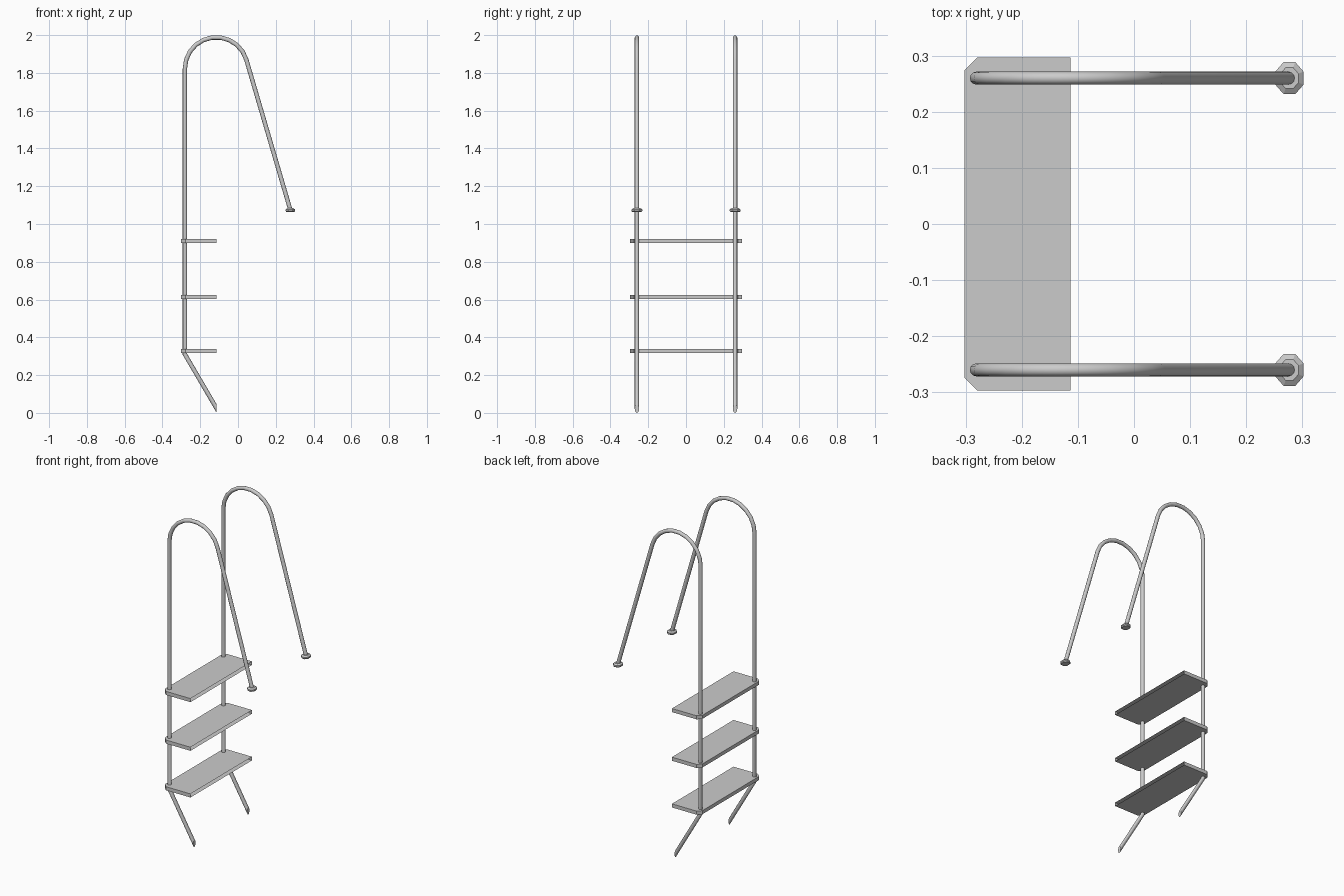
import bpy, bmesh
from math import sin, cos, pi, radians
from mathutils import Vector

if "Cube" in bpy.data.objects:
    bpy.data.objects.remove(bpy.data.objects["Cube"])

R = 0.0115          # rail tube radius
SIDES = 12
RAIL_Y = 0.26


def make_object(name, bm, smooth=False):
    bmesh.ops.recalc_face_normals(bm, faces=bm.faces)
    mesh = bpy.data.meshes.new(name)
    bm.to_mesh(mesh)
    bm.free()
    obj = bpy.data.objects.new(name, mesh)
    bpy.context.collection.objects.link(obj)
    if smooth:
        bpy.ops.object.select_all(action='DESELECT')
        bpy.context.view_layer.objects.active = obj
        obj.select_set(True)
        bpy.ops.object.shade_smooth_by_angle(angle=radians(35))
    return obj


def loft(bm, rings):
    """Skin a list of closed vertex rings and cap both ends."""
    rings = [[bm.verts.new(p) for p in ring] for ring in rings]
    for a, b in zip(rings, rings[1:]):
        for i in range(len(a)):
            j = (i + 1) % len(a)
            bm.faces.new((a[i], a[j], b[j], b[i]))
    bm.faces.new(rings[0])
    bm.faces.new(rings[-1])


# Rail centre line in the xz plane: foot, upright, top bend, sloping handle
path = [Vector((-0.113, 0, 0.0226)), Vector((-0.281, 0, 0.31))]
for k in range(11):
    a = pi - (pi - radians(16.2)) * k / 10
    path.append(Vector((-0.115 + 0.166 * cos(a), 0, 1.8225 + 0.166 * sin(a))))
path.append(Vector((0.277, 0, 1.075)))


def rail(name, y):
    bm = bmesh.new()
    rings = []
    for i, p in enumerate(path):
        d_in = (p - path[i - 1]).normalized() if i else None
        d_out = (path[i + 1] - p).normalized() if i < len(path) - 1 else d_in
        if i == 0:      # foot is cut off along a vertical plane
            m = Vector((0, 0, 1)) / abs(d_out.x)
        else:           # mitred joint
            t = (d_in + d_out).normalized()
            m = Vector((t.z, 0, -t.x)) / t.dot(d_out)
        rings.append([p + Vector((0, y, 0)) + m * R * cos(2 * pi * s / SIDES)
                      + Vector((0, R * sin(2 * pi * s / SIDES), 0))
                      for s in range(SIDES)])
    loft(bm, rings)
    make_object(name, bm, smooth=True)


def flange(name, y):
    # Octagonal foot plate with bevelled rim
    bm = bmesh.new()
    rings = []
    for z, f in ((1.064, 0.85), (1.069, 1.0), (1.077, 1.0), (1.084, 0.65)):
        rings.append([(0.277 + 0.027 * f * cos(pi / 8 + k * pi / 4),
                       y + 0.031 * f * sin(pi / 8 + k * pi / 4), z)
                      for k in range(8)])
    loft(bm, rings)
    make_object(name, bm)


def tread(name, z):
    # Folded tread: chamfered outer corners, open toward the wall side
    outline = [(-0.113, -0.297), (-0.279, -0.297), (-0.302, -0.274),
               (-0.302, 0.274), (-0.279, 0.297), (-0.113, 0.297)]
    bm = bmesh.new()
    low = [bm.verts.new((x, y, z - 0.011)) for x, y in outline]
    top = [bm.verts.new((x, y, z + 0.011)) for x, y in outline]
    bm.faces.new(low)
    bm.faces.new(top)
    for i in range(5):
        bm.faces.new((low[i], low[i + 1], top[i + 1], top[i]))
    make_object(name, bm)


for side, sgn in (("left", -1), ("right", 1)):
    rail(side + "_rail", sgn * RAIL_Y)
    flange(side + "_anchor_flange", sgn * RAIL_Y)

for n, z in (("lower", 0.328), ("middle", 0.613), ("upper", 0.91)):
    tread(n + "_step", z)
